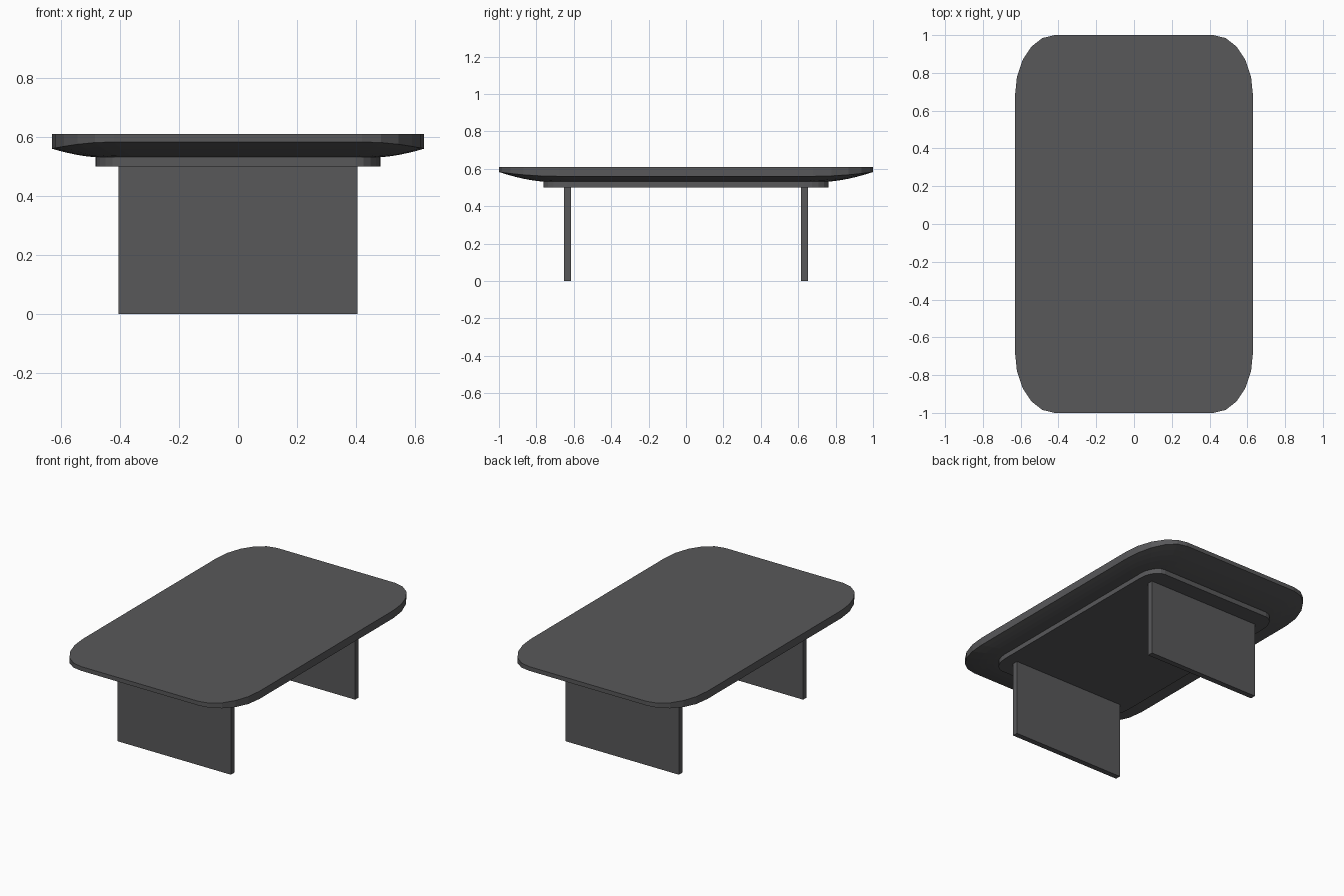
import bpy, bmesh, math

if "Cube" in bpy.data.objects:
    bpy.data.objects.remove(bpy.data.objects["Cube"])

grey = bpy.data.materials.new("dark grey")
grey.diffuse_color = (0.098, 0.098, 0.102, 1)
grey.use_nodes = True
grey.node_tree.nodes["Principled BSDF"].inputs["Base Color"].default_value = grey.diffuse_color


def outline(hx, hy, rx, ry, seg=5):
    """Rectangle with elliptical corners; returns (x, y, corner angle) points."""
    pts = []
    for sx, sy, flip in ((1, 1, 0), (-1, 1, 1), (-1, -1, 0), (1, -1, 1)):
        for i in range(seg + 1):
            a = (seg - i if flip else i) * math.pi / 2 / seg
            pts.append((sx * (hx - rx + rx * math.cos(a)),
                        sy * (hy - ry + ry * math.sin(a)), a))
    return pts


def loft(name, rings):
    """Skin a stack of rings, bottom to top, and cap both ends."""
    bm = bmesh.new()
    loops = [[bm.verts.new(p) for p in ring] for ring in rings]
    n = len(loops[0])
    for lo, up in zip(loops, loops[1:]):
        for i in range(n):
            j = (i + 1) % n
            bm.faces.new((lo[i], lo[j], up[j], up[i]))
    bm.faces.new(loops[0][::-1])
    bm.faces.new(loops[-1])
    bmesh.ops.recalc_face_normals(bm, faces=bm.faces)
    me = bpy.data.meshes.new(name)
    bm.to_mesh(me)
    bm.free()
    me.materials.append(grey)
    ob = bpy.data.objects.new(name, me)
    bpy.context.collection.objects.link(ob)
    return ob


def flat_ring(pts, z):
    return [(x, y, z) for x, y, _ in pts]


# Table top: flat above, underside curving up to a rim thinner at the ends
TOP, BELLY, SIDE_RIM, END_RIM = 0.61, 0.53, 0.56, 0.583
outer = outline(0.63, 1.0, 0.21, 0.32)
inner = outline(0.46, 0.73, 0.12, 0.18)
rings = []
STEPS = 6
for k in range(STEPS + 1):
    t = k / STEPS
    ring = []
    for (ox, oy, a), (ix, iy, _) in zip(outer, inner):
        rim = SIDE_RIM + (END_RIM - SIDE_RIM) * math.sin(a) ** 2
        ring.append((ix + (ox - ix) * t, iy + (oy - iy) * t,
                     BELLY + (rim - BELLY) * t ** 1.7))
    rings.append(ring)
rings.append(flat_ring(outer, TOP))
loft("table_top", rings)

# Mounting plate under the top
plate = outline(0.483, 0.763, 0.085, 0.13)
loft("under_plate", [flat_ring(plate, 0.50), flat_ring(plate, 0.532)])

# Two slab legs
for name, sy in (("front_leg", -1), ("back_leg", 1)):
    corners = [(-0.405, sy * 0.615), (0.405, sy * 0.615),
               (0.405, sy * 0.651), (-0.405, sy * 0.651)]
    loft(name, [[(x, y, z) for x, y in corners] for z in (0, 0.502)])
